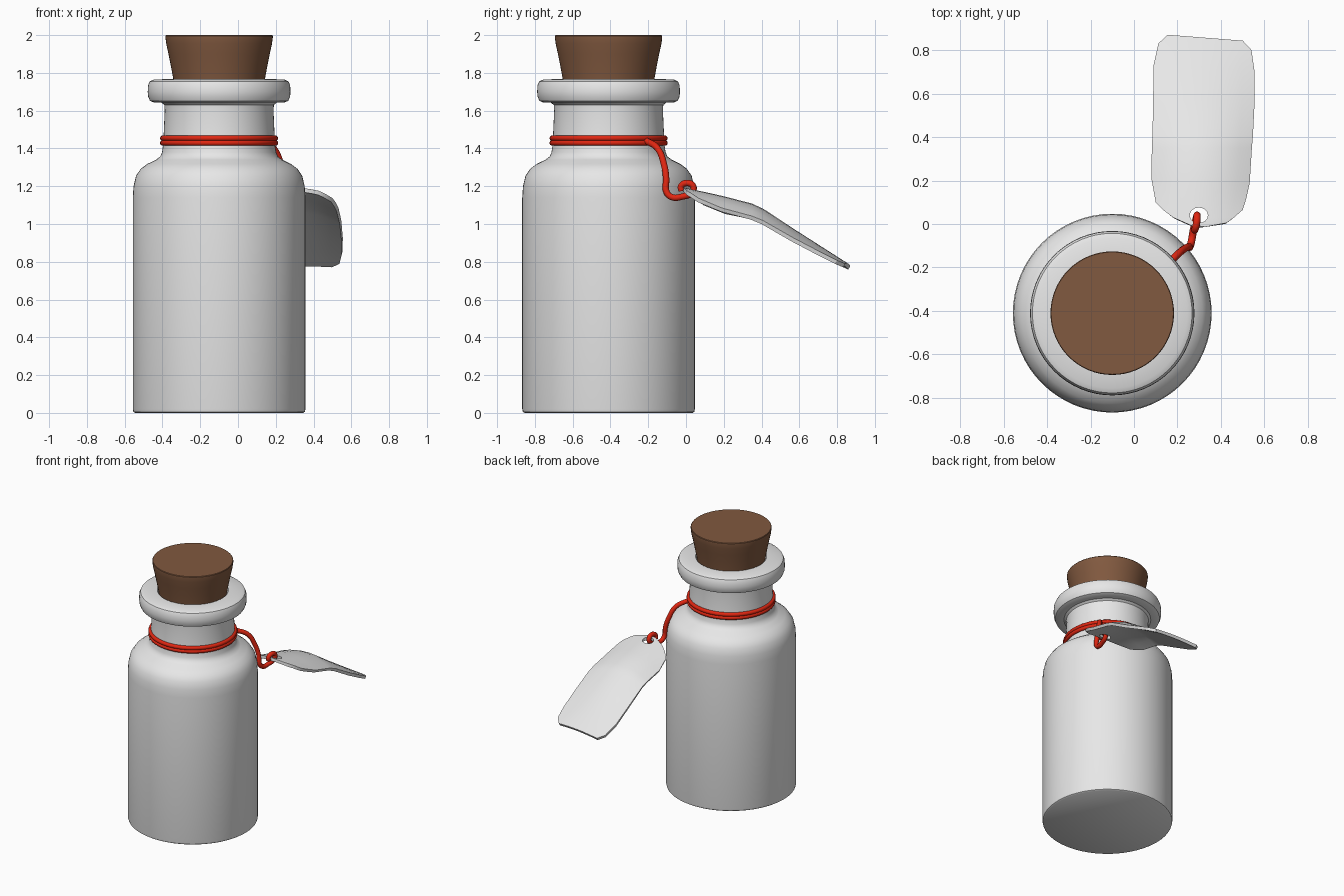
import bpy, bmesh, math
from mathutils import Vector, Matrix

cube = bpy.data.objects.get("Cube")
if cube:
    bpy.data.objects.remove(cube, do_unlink=True)

AXIS = Vector((-0.10, -0.41, 0))   # centre line of the bottle


def material(name, rgb):
    m = bpy.data.materials.new(name)
    m.use_nodes = True
    m.diffuse_color = (*rgb, 1)
    m.node_tree.nodes["Principled BSDF"].inputs["Base Color"].default_value = (*rgb, 1)
    return m


WHITE = material("white_ceramic", (0.8, 0.8, 0.8))
CORK = material("brown_cork", (0.22, 0.1, 0.05))
RED = material("red_string", (0.75, 0.02, 0.006))


def add_mesh(name, bm, mat):
    bmesh.ops.recalc_face_normals(bm, faces=bm.faces)
    mesh = bpy.data.meshes.new(name)
    bm.to_mesh(mesh)
    bm.free()
    mesh.materials.append(mat)
    ob = bpy.data.objects.new(name, mesh)
    bpy.context.collection.objects.link(ob)
    return ob


def activate(ob):
    bpy.ops.object.select_all(action='DESELECT')
    ob.select_set(True)
    bpy.context.view_layer.objects.active = ob


def smooth(ob, angle=35):
    activate(ob)
    bpy.ops.object.shade_smooth_by_angle(angle=math.radians(angle))


def lathe(name, profile, mat, steps=64):
    """Revolve a radius/height profile about the bottle axis."""
    bm = bmesh.new()
    pts = [bm.verts.new((r, 0, z)) for r, z in profile]
    edges = [bm.edges.new(pair) for pair in zip(pts, pts[1:])]
    bmesh.ops.spin(bm, geom=pts + edges, cent=(0, 0, 0), axis=(0, 0, 1),
                   angle=math.tau, steps=steps)
    bmesh.ops.remove_doubles(bm, verts=bm.verts, dist=0.0005)
    ob = add_mesh(name, bm, mat)
    ob.location = AXIS
    smooth(ob)
    return ob


# Bottle with shoulder, neck, rolled lip and a recess for the stopper
lathe("bottle", [
    (0, 0), (0.445, 0), (0.454, 0.006), (0.457, 0.02), (0.457, 1.14),
    (0.453, 1.2), (0.44, 1.255), (0.415, 1.292), (0.38, 1.318), (0.335, 1.34),
    (0.312, 1.357), (0.302, 1.38), (0.296, 1.42), (0.288, 1.6), (0.29, 1.63),
    (0.305, 1.642), (0.345, 1.643), (0.366, 1.652), (0.376, 1.675),
    (0.378, 1.7), (0.376, 1.735), (0.367, 1.755), (0.345, 1.765),
    (0.25, 1.768), (0.24, 1.755), (0.235, 1.7), (0, 1.7)], WHITE)

# Tapered stopper
lathe("cork_stopper", [
    (0, 1.71), (0.235, 1.71), (0.243, 1.77), (0.256, 1.84), (0.268, 1.9),
    (0.28, 1.955), (0.284, 1.985), (0.284, 1.996), (0.281, 2.0), (0, 2.0)], CORK)

# Two turns of string round the neck
for i, z in enumerate((1.429, 1.454)):
    bpy.ops.mesh.primitive_torus_add(
        major_radius=0.298, minor_radius=0.015, major_segments=64,
        minor_segments=10, location=AXIS + Vector((0, 0, z)))
    ring = bpy.context.object
    ring.name = f"neck_string_{i + 1}"
    ring.data.materials.append(RED)
    smooth(ring, 60)

# Loose string hanging from the neck and looping through the tag hole
path = [(0.13, -0.21, 1.44), (0.19, -0.15, 1.40), (0.23, -0.115, 1.31),
        (0.25, -0.105, 1.24), (0.258, -0.103, 1.17), (0.265, -0.075, 1.142),
        (0.275, -0.02, 1.145), (0.288, 0.03, 1.165), (0.29, 0.038, 1.2),
        (0.288, 0.005, 1.217), (0.28, -0.026, 1.2), (0.278, -0.024, 1.175)]
curve = bpy.data.curves.new("hanging_string", 'CURVE')
curve.dimensions = '3D'
curve.bevel_depth = 0.017
curve.bevel_resolution = 3
curve.use_fill_caps = True
curve.resolution_u = 6
spline = curve.splines.new('BEZIER')
spline.bezier_points.add(len(path) - 1)
for p, co in zip(spline.bezier_points, path):
    p.co = co
    p.handle_left_type = p.handle_right_type = 'AUTO'
curve.materials.append(RED)
string = bpy.data.objects.new("hanging_string", curve)
bpy.context.collection.objects.link(string)
activate(string)
bpy.ops.object.convert(target='MESH')
smooth(bpy.context.object, 60)


def blend(table, y):
    """Linear interpolation in a small (y, value) table."""
    for (a, va), (b, vb) in zip(table, table[1:]):
        if y <= b:
            return va + (vb - va) * (y - a) / (b - a)
    return table[-1][1]


# Bent paper tag: rows run from its left edge to its right edge
RIDGE = [(-0.02, 1.195), (0.18, 1.152), (0.35, 1.108), (0.41, 1.08),
         (0.6, 0.955), (0.88, 0.777)]
SAG = [(-0.02, 0.05), (0.25, 0.075), (0.5, 0.05), (0.88, 0.012)]
rows = [(0.27, -0.01, 0.33, -0.013), (0.225, 0.01, 0.425, 0.005),
        (0.18, 0.03, 0.46, 0.03), (0.14, 0.06, 0.5, 0.065),
        (0.10, 0.10, 0.517, 0.12), (0.08, 0.21, 0.532, 0.19),
        (0.082, 0.35, 0.542, 0.35), (0.085, 0.41, 0.547, 0.41),
        (0.088, 0.57, 0.555, 0.57), (0.09, 0.73, 0.553, 0.71),
        (0.112, 0.83, 0.54, 0.80), (0.155, 0.87, 0.50, 0.843)]
COLS = 8
bm = bmesh.new()
grid = []
for xl, yl, xr, yr in rows:
    line = []
    for c in range(COLS + 1):
        t = c / COLS
        x, y = xl + (xr - xl) * t, yl + (yr - yl) * t
        z = blend(RIDGE, y) - blend(SAG, y) * ((x - 0.31) / 0.23) ** 2
        line.append(bm.verts.new((x, y, z)))
    grid.append(line)
for a, b in zip(grid, grid[1:]):
    for c in range(COLS):
        bm.faces.new((a[c], a[c + 1], b[c + 1], b[c]))
tag = add_mesh("paper_tag", bm, WHITE)

# Punch the hole with a temporary cylinder
bm = bmesh.new()
bmesh.ops.create_cone(bm, cap_ends=True, segments=16, radius1=0.042, radius2=0.042,
                      depth=0.5, matrix=Matrix.Translation((0.298, 0.04, 1.18))
                      @ Matrix.Diagonal((1, 0.85, 1, 1)))
cutter = add_mesh("hole_cutter", bm, WHITE)
cutter.hide_render = True

thick = tag.modifiers.new("thickness", 'SOLIDIFY')
thick.thickness = 0.022
thick.offset = -1
hole = tag.modifiers.new("hole", 'BOOLEAN')
hole.operation = 'DIFFERENCE'
hole.solver = 'EXACT'
hole.object = cutter
activate(tag)
for mod in ("thickness", "hole"):
    bpy.ops.object.modifier_apply(modifier=mod)
bpy.data.objects.remove(cutter, do_unlink=True)
smooth(tag, 30)
